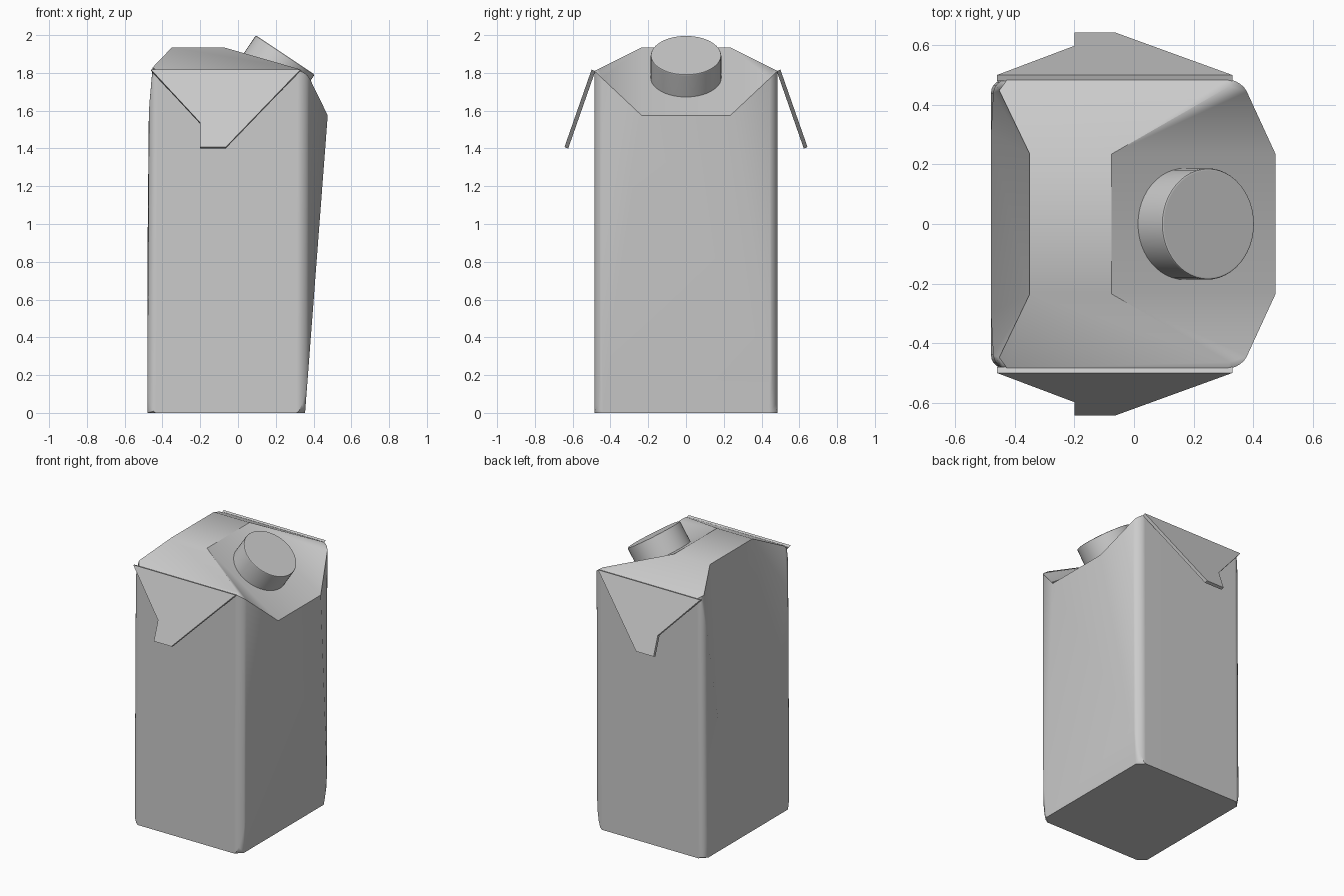
import bpy, bmesh, math
from mathutils import Vector

if "Cube" in bpy.data.objects:
    bpy.data.objects.remove(bpy.data.objects["Cube"])

GREY = (0.6, 0.6, 0.6, 1)
card = bpy.data.materials.new("plain_grey")
card.use_nodes = True
card.diffuse_color = GREY
card.node_tree.nodes["Principled BSDF"].inputs["Base Color"].default_value = GREY


def finish(name, bm):
    bmesh.ops.recalc_face_normals(bm, faces=bm.faces)
    mesh = bpy.data.meshes.new(name)
    bm.to_mesh(mesh)
    bm.free()
    mesh.materials.append(card)
    obj = bpy.data.objects.new(name, mesh)
    bpy.context.collection.objects.link(obj)
    bpy.ops.object.select_all(action="DESELECT")
    obj.select_set(True)
    bpy.context.view_layer.objects.active = obj
    bpy.ops.object.shade_smooth_by_angle(angle=math.radians(30))
    weighted = obj.modifiers.new("flat_panels", "WEIGHTED_NORMAL")
    weighted.keep_sharp = True
    return obj


# Carton body: key points of one half, each made on both sides
points = {
    "back_foot": (-0.48, 0.485, 0), "front_foot": (0.355, 0.485, 0),
    "back_top": (-0.47, 0.485, 1.81), "front_top": (0.36, 0.485, 1.81),
    "back_ridge": (-0.35, 0.235, 1.935), "front_ridge": (-0.075, 0.235, 1.935),
    "brow": (0.475, 0.235, 1.575), "dent": (-0.48, 0.3, 0.75),
}
bm = bmesh.new()
side = {s: {k: bm.verts.new((x, s * y, z)) for k, (x, y, z) in points.items()}
        for s in (-1, 1)}
# Panels that exist on each side
for s in side:
    for panel in ("back_foot front_foot front_top back_top",
                  "back_top front_top front_ridge back_ridge",
                  "front_foot brow front_top",
                  "front_ridge front_top brow",
                  "back_ridge dent back_top",
                  "back_foot back_top dent"):
        bm.faces.new([side[s][k] for k in panel.split()])
# Panels that run across the middle
loop = ["back_foot", "front_foot", "brow", "front_ridge", "back_ridge", "dent"]
for a, b in zip(loop, loop[1:] + loop[:1]):
    bm.faces.new([side[-1][a], side[-1][b], side[1][b], side[1][a]])
bmesh.ops.recalc_face_normals(bm, faces=bm.faces)
# Rounded upright corners
uprights = [bm.edges.get((side[s][e + "_foot"], side[s][e + "_top"]))
            for s in side for e in ("back", "front")]
bmesh.ops.bevel(bm, geom=uprights, offset=0.045, segments=5, profile=0.5,
                affect="EDGES", clamp_overlap=True)
finish("carton_body", bm)

# Folded corner flaps, hinged on the upper side edges
outline = [(-0.46, 1.81), (0.33, 1.81), (-0.065, 1.4), (-0.2, 1.4), (-0.2, 1.53)]
for name, s in (("front_flap", -1), ("back_flap", 1)):
    bm = bmesh.new()
    face = bm.faces.new([bm.verts.new((x, s * (0.48 + (1.81 - z) * 0.35), z))
                         for x, z in outline])
    grown = bmesh.ops.extrude_face_region(bm, geom=[face], use_keep_orig=True)
    bmesh.ops.translate(bm, vec=(0, s * 0.02, 0.007),
                        verts=[v for v in grown["geom"]
                               if isinstance(v, bmesh.types.BMVert)])
    finish(name, bm)

# Round screw cap, standing square on the sloped panel
axis = Vector((0.555, 0, 0.832)).normalized()
bm = bmesh.new()
bmesh.ops.create_cone(bm, cap_ends=True, segments=48, radius1=0.187,
                      radius2=0.187, depth=0.17)
rim = [e for e in bm.edges if all(v.co.z > 0 for v in e.verts)]
bmesh.ops.bevel(bm, geom=rim, offset=0.008, segments=2, profile=0.5, affect="EDGES")
cap = finish("screw_cap", bm)
cap.rotation_euler = axis.to_track_quat("Z", "Y").to_euler()
cap.location = Vector((0.25, 0, 1.895)) - axis * 0.085
